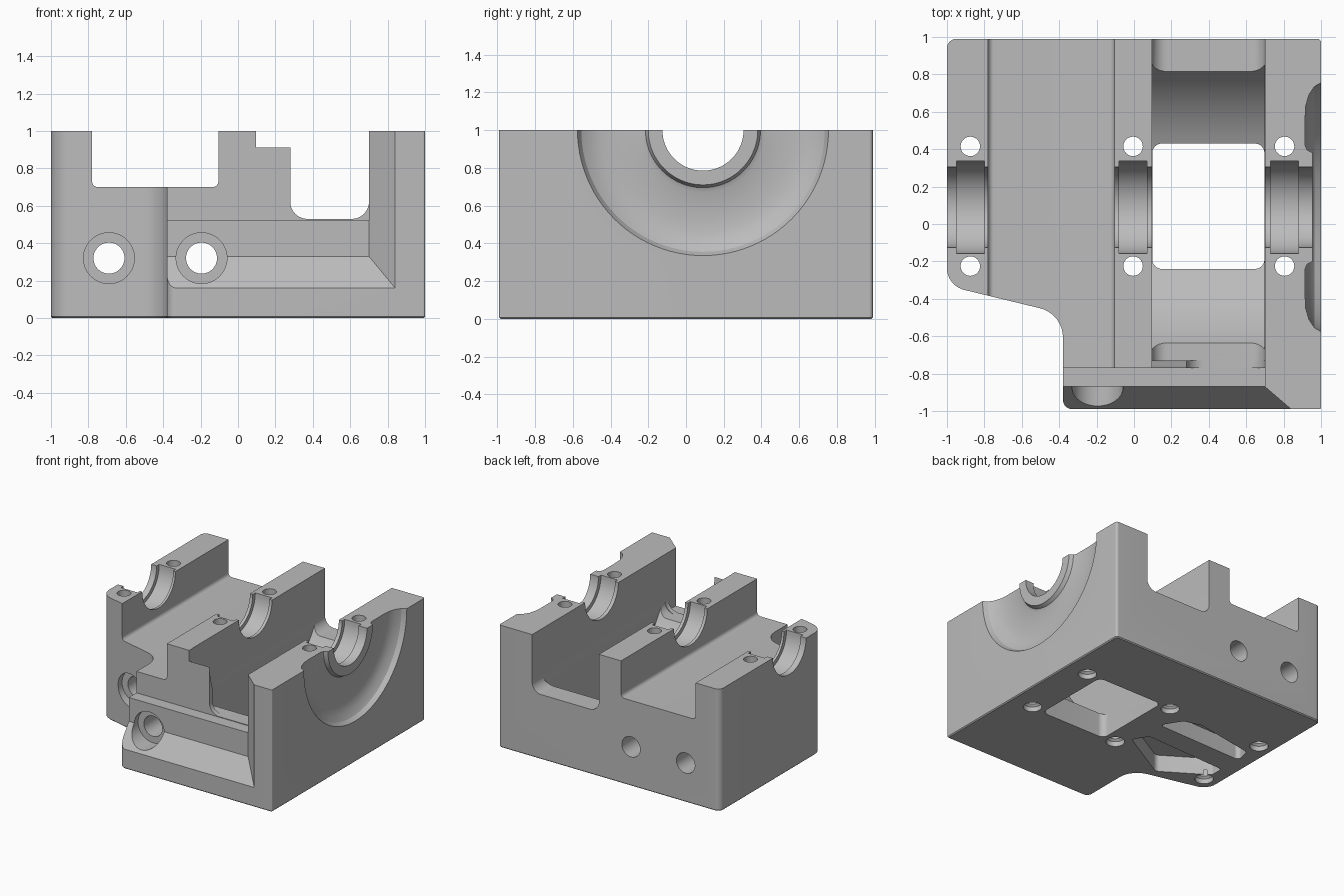
import bpy, bmesh, math
from mathutils import Vector

cube = bpy.data.objects.get("Cube")
if cube:
    bpy.data.objects.remove(cube, do_unlink=True)

AXIS_Y, AXIS_Z = 0.09, 1.0   # shaft centre line


def place(axis, t, a, b):
    return {"X": (t, a, b), "Y": (a, t, b), "Z": (a, b, t)}[axis]


def rounded(points, steps=8):
    """Turn (a, b, radius) corners into a polygon with arcs."""
    out = []
    for i, (a, b, r) in enumerate(points):
        p = Vector((a, b))
        if r == 0:
            out.append(p)
            continue
        u = (Vector(points[i - 1][:2]) - p).normalized()
        v = (Vector(points[(i + 1) % len(points)][:2]) - p).normalized()
        half = u.angle(v) / 2
        c = p + (u + v).normalized() * r / math.sin(half)
        d = r / math.tan(half)
        s, e = p + u * d - c, p + v * d - c
        out += [c + s.lerp(e, k / steps).normalized() * r for k in range(steps + 1)]
    return out


def make_object(name, bm):
    bmesh.ops.recalc_face_normals(bm, faces=bm.faces[:])
    mesh = bpy.data.meshes.new(name)
    bm.to_mesh(mesh)
    bm.free()
    obj = bpy.data.objects.new(name, mesh)
    bpy.context.scene.collection.objects.link(obj)
    return obj


def loft(name, rings):
    """Skin equal rings of points and cap both ends."""
    bm = bmesh.new()
    loops = [[bm.verts.new(p) for p in ring] for ring in rings]
    n = len(loops[0])
    for low, high in zip(loops, loops[1:]):
        for i in range(n):
            j = (i + 1) % n
            bm.faces.new((low[i], low[j], high[j], high[i]))
    bm.faces.new(loops[0])
    bm.faces.new(loops[-1])
    return make_object(name, bm)


def prism(name, axis, corners, lo, hi):
    pts = rounded(corners)
    return loft(name, [[place(axis, t, p.x, p.y) for p in pts] for t in (lo, hi)])


def lathe(name, axis, a, b, profile, sides=48):
    angles = [2 * math.pi * k / sides for k in range(sides)]
    return loft(name, [[place(axis, t, a + r * math.cos(w), b + r * math.sin(w))
                        for w in angles] for t, r in profile])


# Main block with a cut-away front corner and a fine bottom chamfer
outline = [(-1, .99, .05), (1, .99, .02), (1, -.99, .01), (-.38, -.99, .05),
           (-.38, -.48, .16), (-1, -.33, .12)]
block = prism("bearing_block", "Z", outline, 0, 1)
bm = bmesh.new()
bm.from_mesh(block.data)
bottom = [e for e in bm.edges if all(v.co.z < .001 for v in e.verts)]
bmesh.ops.bevel(bm, geom=bottom, offset=.008, segments=1, affect="EDGES")
bm.to_mesh(block.data)
bm.free()

cutters = []


def cut(obj):
    obj.hide_render = True
    cutters.append(obj)


# Left channel between the bearing walls
cut(prism("channel_cut", "Y", [(-.78, 1.2, 0), (-.78, .7, .03), (-.105, .7, .03),
                               (-.105, 1.2, 0)], -1.2, 1.2))
# Right chamber, its front opening, curved sump and bottom window
cut(prism("chamber_cut", "Y", [(.095, 1.2, 0), (.095, .53, .08), (.7, .53, .08),
                               (.7, 1.2, 0)], -.73, 1.2))
cut(prism("front_opening_cut", "Y", [(.28, 1.2, 0), (.28, .53, .09), (.7, .53, .09),
                                     (.7, 1.2, 0)], -1.2, -.7))
cut(lathe("sump_cut", "X", AXIS_Y, AXIS_Z, [(.097, .865), (.698, .865)], 96))
cut(prism("window_cut", "Z", [(.098, -.24, .05), (.697, -.24, .05), (.697, .43, .05),
                              (.098, .43, .05)], -.2, .6))
# Front ledge, then the sloped apron with its mitred end
cut(prism("ledge_cut", "Y", [(-.6, .525, 0), (.7, .525, 0), (.7, 1.2, 0),
                             (-.6, 1.2, 0)], -1.2, -.77))
cut(loft("apron_cut", [[(-.6, y, z), (x, y, z), (x, y, 1.3), (-.6, y, 1.3)]
                       for y, x, z in ((-.87, .7, .33), (-1.11, .98, -.01))]))

# Stepped shaft saddles in the three walls
for name, x0, g0, g1, x1 in (("left", -1.1, -.95, -.8, -.7),
                             ("middle", -.2, -.08, .07, .2),
                             ("right", .6, .73, .88, 1.1)):
    cut(lathe(name + "_saddle_cut", "X", AXIS_Y, AXIS_Z,
              [(x0, .215), (g0, .215), (g0, .248), (g1, .248), (g1, .215), (x1, .215)], 64))

# Round dished recess on the outer right face
dish = [(1.05, .67), (1, .665), (.965, .645), (.935, .6), (.918, .54), (.915, .48),
        (.915, .33), (.925, .305), (.955, .29)]
cut(lathe("dish_cut", "X", AXIS_Y, AXIS_Z, dish, 96))

# Vertical bolt holes with counterbores underneath
for x in (-.875, -.005, .805):
    for y in (-.225, .415):
        cut(lathe("bolt_hole_cut", "Z", x, y,
                  [(-.1, .07), (.04, .07), (.055, .052), (1.2, .052)], 32))

# Long horizontal holes with counterbores at the front
for x, seat in ((-.69, -.32), (-.195, -.82)):
    cut(lathe("cross_hole_cut", "Y", x, .32,
              [(-1.2, .136), (seat, .136), (seat, .083), (1.2, .083)]))

# Lightening pockets in the underside
cut(prism("rear_pocket_cut", "Z", [(-.1, .18, .02), (-.2, .34, .03), (-.35, .38, .03),
                                   (-.86, .29, .03), (-.89, .16, .03)], -.1, .14))
cut(prism("front_pocket_cut", "Z", [(-.08, -.12, .02), (-.15, 0, .03), (-.88, -.03, .02),
                                    (-.88, -.14, .03), (-.52, -.37, .05)], -.1, .14))

# Apply all cuts
for cutter in cutters:
    mod = block.modifiers.new(cutter.name, "BOOLEAN")
    mod.operation = "DIFFERENCE"
    mod.solver = "EXACT"
    mod.object = cutter
graph = bpy.context.evaluated_depsgraph_get()
graph.update()
final = bpy.data.meshes.new_from_object(block.evaluated_get(graph))
block.modifiers.clear()
block.data = final
for cutter in cutters:
    bpy.data.objects.remove(cutter, do_unlink=True)

# Plain grey metal
grey = bpy.data.materials.new("machined_grey")
grey.use_nodes = True
colour = (.5, .5, .5, 1)
grey.diffuse_color = colour
grey.node_tree.nodes["Principled BSDF"].inputs["Base Color"].default_value = colour
final.materials.clear()
final.materials.append(grey)

bpy.ops.object.select_all(action="DESELECT")
block.select_set(True)
bpy.context.view_layer.objects.active = block
bpy.ops.object.shade_smooth_by_angle(angle=math.radians(25))
